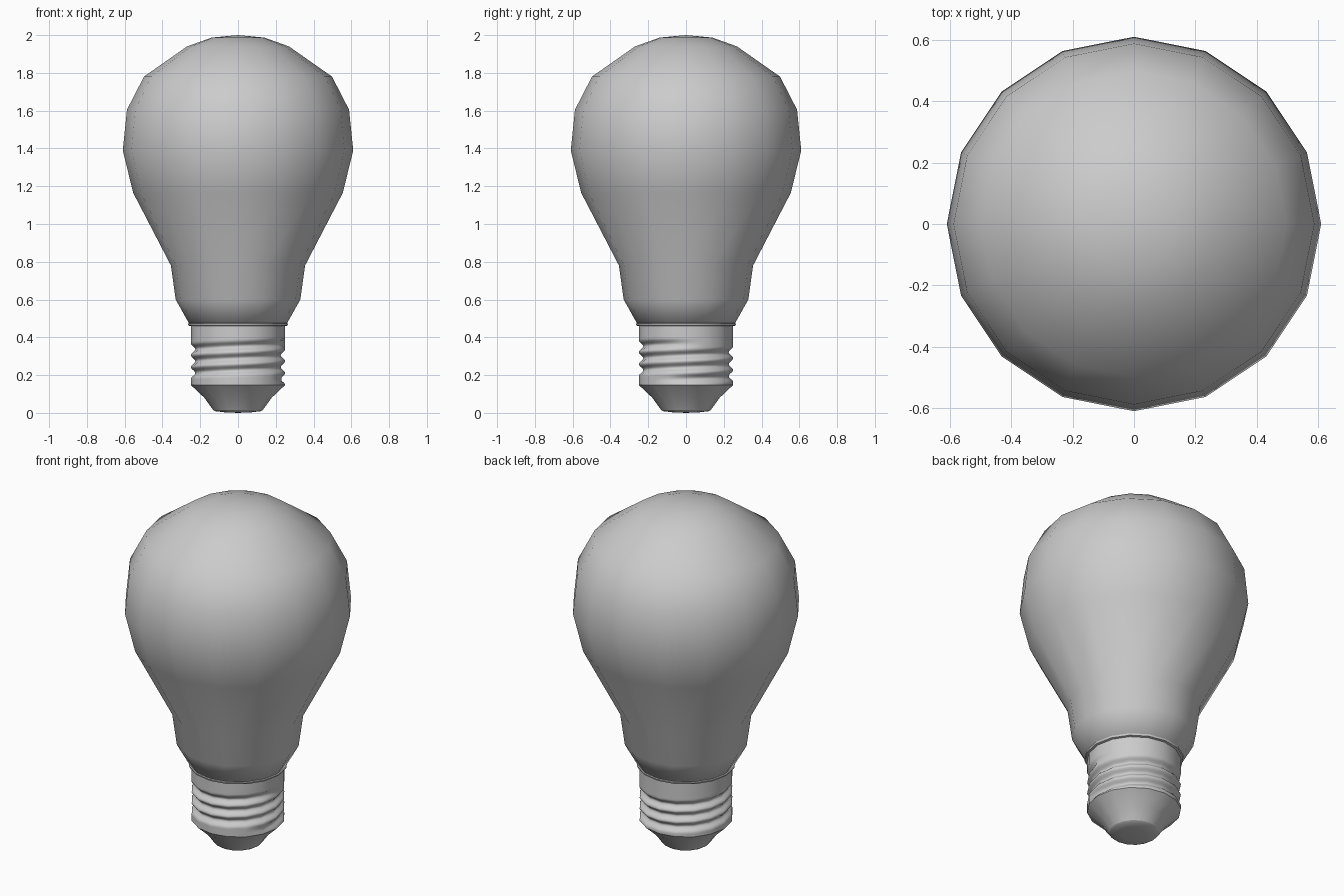
import bpy, math

if "Cube" in bpy.data.objects:
    bpy.data.objects.remove(bpy.data.objects["Cube"])

SIDES = 16


def lathe(name, profile, radius_offset=None, angle=40):
    """Revolve (radius, z) points round z; zero radius makes a pole."""
    verts, rings, faces = [], [], []
    for r, z in profile:
        start = len(verts)
        if r == 0:
            verts.append((0, 0, z))
            rings.append([start] * SIDES)
            continue
        for k in range(SIDES):
            a = 2 * math.pi * k / SIDES
            rad = r - (radius_offset(a, z) if radius_offset else 0)
            verts.append((rad * math.cos(a), rad * math.sin(a), z))
        rings.append(list(range(start, start + SIDES)))
    for low, high in zip(rings, rings[1:]):
        for k in range(SIDES):
            n = (k + 1) % SIDES
            quad = [low[k], low[n], high[n], high[k]]
            faces.append(list(dict.fromkeys(quad)))
    mesh = bpy.data.meshes.new(name)
    mesh.from_pydata(verts, [], faces)
    mesh.update()
    obj = bpy.data.objects.new(name, mesh)
    bpy.context.collection.objects.link(obj)
    bpy.ops.object.select_all(action='DESELECT')
    obj.select_set(True)
    bpy.context.view_layer.objects.active = obj
    bpy.ops.object.shade_smooth_by_angle(angle=math.radians(angle))
    return obj


# Pear-shaped glass envelope
lathe("glass_bulb", [
    (0.25, 0.472), (0.26, 0.475), (0.33, 0.60), (0.355, 0.78), (0.555, 1.165),
    (0.61, 1.39), (0.588, 1.605), (0.498, 1.78), (0.27, 1.94),
    (0.14, 1.987), (0, 2.0)], angle=60)

# Thin collar where the glass meets the cap
lathe("collar", [(0.245, 0.458), (0.262, 0.462), (0.265, 0.472), (0.25, 0.478)])

# Screw cap: helical groove cut into a straight sleeve
PITCH, TURNS, BOTTOM = 0.063, 3, 0.148


def groove(a, z):
    u = (z - BOTTOM) / PITCH - a / (2 * math.pi)
    return 0.024 * math.sin(math.pi * u) ** 2 if 0 < u < TURNS else 0


rows = 32
sleeve = [(0.25, BOTTOM + i * PITCH * (TURNS + 1) / rows) for i in range(rows + 1)]
lathe("screw_cap", sleeve + [(0.25, 0.47)], groove, angle=60)

# Tapered insulator and rounded end contact
lathe("base_insulator", [(0.132, 0.016), (0.178, 0.08), (0.25, BOTTOM)], angle=60)
lathe("end_contact", [(0, 0.0), (0.07, 0.003), (0.122, 0.009), (0.132, 0.016)], angle=60)
